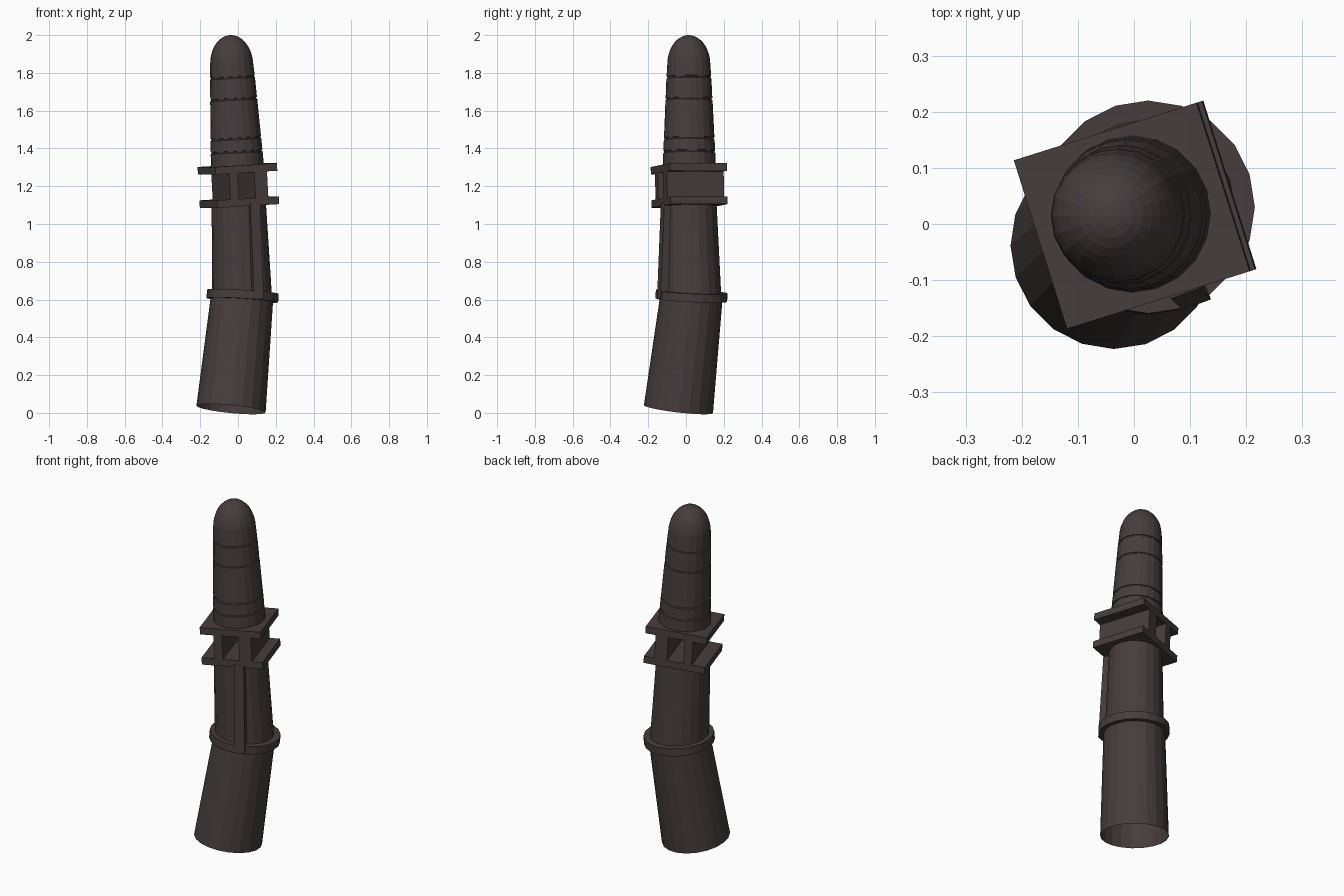
import bpy, bmesh, math
from mathutils import Vector, Matrix

if "Cube" in bpy.data.objects:
    bpy.data.objects.remove(bpy.data.objects["Cube"])

mat = bpy.data.materials.new("dark_brown")
mat.diffuse_color = (0.062, 0.047, 0.046, 1)
mat.use_nodes = True
mat.node_tree.nodes["Principled BSDF"].inputs["Base Color"].default_value = mat.diffuse_color
UP = Vector((0, 0, 1))


def finish(name, bm):
    bmesh.ops.recalc_face_normals(bm, faces=bm.faces)
    me = bpy.data.meshes.new(name)
    bm.to_mesh(me)
    bm.free()
    me.materials.append(mat)
    ob = bpy.data.objects.new(name, me)
    bpy.context.collection.objects.link(ob)
    return ob


def lathe(name, p0, axis, profile, n=20, cap_start=False, cap_end=False):
    """Turn (radius, distance) pairs around an axis starting at p0."""
    q = UP.rotation_difference(Vector(axis).normalized())
    bm = bmesh.new()
    rings = []
    for r, d in profile:
        rings.append([bm.verts.new(Vector(p0) + q @ Vector(
            (r * math.cos(2 * math.pi * i / n), r * math.sin(2 * math.pi * i / n), d)))
            for i in range(n)])
    for a, b in zip(rings, rings[1:]):
        for i in range(n):
            j = (i + 1) % n
            bm.faces.new((a[i], a[j], b[j], b[i]))
    if cap_start:
        bm.faces.new(rings[0][::-1])
    if cap_end:
        bm.faces.new(rings[-1])
    return finish(name, bm)


def box(name, frame, centre, size):
    bm = bmesh.new()
    bmesh.ops.create_cube(bm, size=1, matrix=frame @ Matrix.Translation(centre)
                          @ Matrix.Diagonal((*size, 1)))
    return finish(name, bm)


# leaning lower tube, open at the bottom
p0, p1 = Vector((-0.037, -0.04, 0.02)), Vector((0.022, 0.029, 0.615))
lathe("lower_tube", p0, p1 - p0, [(0.184, 0), (0.165, (p1 - p0).length)])

# collar at the bend
lathe("collar", (0.023, 0.028, 0.597), (0.06, 0.05, 1),
      [(0.19, 0), (0.19, 0.045)], cap_start=True, cap_end=True)

# middle tube
m0, m1 = Vector((0.022, 0.029, 0.61)), Vector((0.004, 0.018, 1.105))
lathe("middle_tube", m0, m1 - m0, [(0.158, 0), (0.144, (m1 - m0).length)])

# square bracket: two plates joined by two upright walls
tilt = UP.rotation_difference(Vector((-0.056, -0.0175, 1)).normalized()).to_matrix().to_4x4()
frame = Matrix.Translation((0.002, 0.0165, 1.2035)) @ tilt @ Matrix.Rotation(math.radians(17.5), 4, 'Z')
for name, z in (("lower_plate", -0.0885), ("upper_plate", 0.0885)):
    box(name, frame, (0, 0, z), (0.342, 0.315, 0.04))
for name, x0, x1 in (("left_wall", -0.097, -0.05), ("right_wall", 0.042, 0.113)):
    box(name, frame, ((x0 + x1) / 2, 0, 0), (x1 - x0, 0.315, 0.14))

# long rib on the front of the middle tube
b, t = Vector((0.102, -0.118, 0.605)), Vector((0.082, -0.098, 1.11))
rib = Matrix.Translation((b + t) / 2) @ UP.rotation_difference((t - b).normalized()).to_matrix().to_4x4() \
    @ Matrix.Rotation(math.radians(20), 4, 'Z')
box("rib", rib, (0, 0, 0), (0.055, 0.055, (t - b).length))

# banded upper tube with a rounded tip
base = Vector((-0.001, 0.018, 1.27))
tip = Vector((-0.042, 0.014, 2.0))
total = (tip - base).length


def radius(d):
    return 0.141 - 0.047 * d


profile = [(radius(0), 0)]
for z in (1.38, 1.45, 1.66, 1.775):          # small ledges
    d = z - 1.27
    profile += [(radius(d) + 0.002, d - 0.004), (radius(d) - 0.003, d),
                (radius(d) - 0.003, d + 0.006), (radius(d) + 0.001, d + 0.007)]
start = 0.575
for k in range(9):                            # dome
    a = math.radians(90 * k / 9)
    profile.append((radius(start) * math.cos(a), start + (total - start) * math.sin(a)))
profile.append((0.0015, total))
lathe("upper_tube", base, tip - base, profile, cap_end=True)
